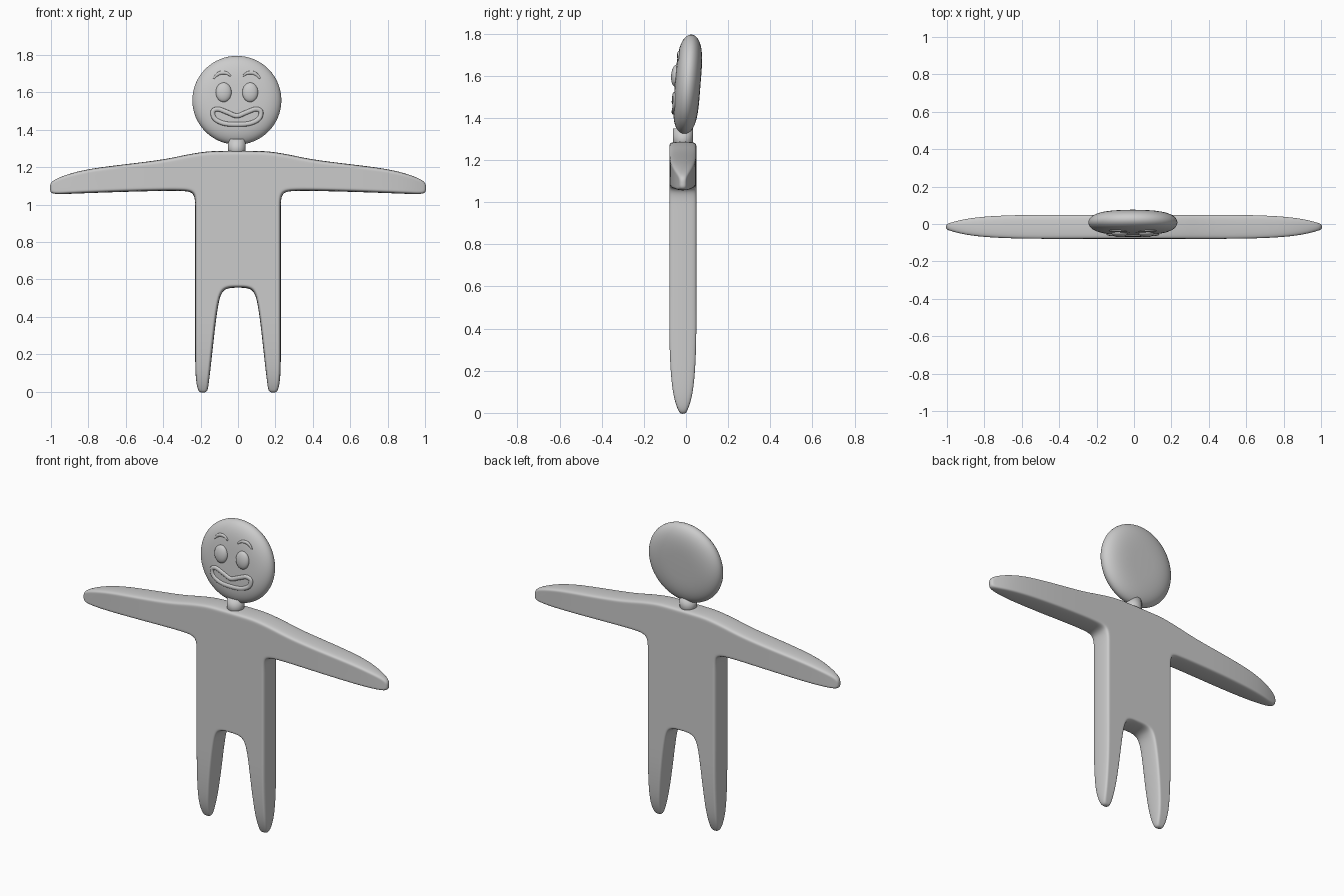
import bpy, bmesh, math
from mathutils import Matrix, Vector

cube = bpy.data.objects.get("Cube")
if cube:
    bpy.data.objects.remove(cube)

grey = bpy.data.materials.new("plain grey")
grey.use_nodes = True
grey.diffuse_color = (0.6, 0.6, 0.6, 1)
grey.node_tree.nodes["Principled BSDF"].inputs["Base Color"].default_value = (0.6, 0.6, 0.6, 1)

BODY_Y, HALF = -0.015, 0.064
HEAD_R, HEAD_H = 0.238, 0.061
HEAD = Matrix.Translation((-0.006, 0.008, 1.558)) @ Matrix.Rotation(math.radians(-4.5), 4, 'X')


def finish(bm, name, matrix=Matrix()):
    bmesh.ops.recalc_face_normals(bm, faces=bm.faces)
    for f in bm.faces:
        f.smooth = True
    mesh = bpy.data.meshes.new(name)
    bm.to_mesh(mesh)
    bm.free()
    mesh.materials.append(grey)
    obj = bpy.data.objects.new(name, mesh)
    obj.matrix_world = matrix
    bpy.context.collection.objects.link(obj)
    return obj


def loft(bm, rings, closed=False):
    """Join rings of points with quads; cap both ends unless closed."""
    rows = [[bm.verts.new(p) for p in ring] for ring in rings]
    n = len(rows[0])
    for k in range(len(rows) if closed else len(rows) - 1):
        a, b = rows[k], rows[(k + 1) % len(rows)]
        for i in range(n):
            bm.faces.new((a[i], a[(i + 1) % n], b[(i + 1) % n], b[i]))
    if not closed:
        bm.faces.new(rows[0])
        bm.faces.new(rows[-1])


def strip(bm, stations):
    """Flat quads between stations, each a list of (x, z) across the limb."""
    for a, b in zip(stations, stations[1:]):
        for i in range(len(a) - 1):
            quad = (a[i], a[i + 1], b[i + 1], b[i])
            for s in (-1, 1):
                bm.faces.new([bm.verts.new((s * x, -HALF, z)) for x, z in quad])


def across(x0, z0, x1, z1):
    return [(x0, z0), ((x0 + x1) / 2, (z0 + z1) / 2), (x1, z1)]


# Body: flat cage of torso, arms and legs
bm = bmesh.new()
columns = (0, 0.08, 0.155, 0.23)
top = (1.288, 1.288, 1.287, 1.276)
levels = [[(x, z) for x in columns] for z in (0.555, 0.62, 0.8, 0.98, 1.065)]
levels.append([(x, (1.065 + t) / 2) for x, t in zip(columns, top)])
levels.append(list(zip(columns, top)))
strip(bm, levels)
strip(bm, [[row[3] for row in levels[4:]],
           across(0.29, 1.073, 0.29, 1.265), across(0.4, 1.073, 0.4, 1.241),
           across(0.6, 1.068, 0.6, 1.217), across(0.8, 1.061, 0.8, 1.193),
           across(0.92, 1.056, 0.92, 1.162), across(1.006, 1.054, 1.006, 1.125)])
strip(bm, [levels[0][1:],
           across(0.105, 0.48, 0.23, 0.48), across(0.127, 0.3, 0.23, 0.3),
           across(0.145, 0.13, 0.23, 0.13), across(0.155, 0.05, 0.225, 0.05),
           across(0.162, -0.005, 0.213, -0.005)])
bmesh.ops.remove_doubles(bm, verts=bm.verts, dist=0.0005)
bmesh.ops.recalc_face_normals(bm, faces=bm.faces)

# Thicken it, then add a border loop to hold the flat front and back
front = list(bm.faces)
made = bmesh.ops.extrude_face_region(bm, geom=front, use_keep_orig=True)["geom"]
bmesh.ops.translate(bm, vec=(0, 2 * HALF, 0), verts=[g for g in made if isinstance(g, bmesh.types.BMVert)])
bmesh.ops.recalc_face_normals(bm, faces=bm.faces)
for side in (-1, 1):
    flat = [f for f in bm.faces if f.normal.y * side > 0.9]
    bmesh.ops.inset_region(bm, faces=flat, thickness=0.02, use_even_offset=True, use_boundary=True)

# Thin the hands and feet towards their tips
for v in bm.verts:
    for d, length in ((1.006 - abs(v.co.x), 0.4), (v.co.z + 0.005, 0.3)):
        t = min(1, max(0, d / length))
        v.co.y *= max(0.22, math.sqrt(1 - (1 - t) ** 2))
body = finish(bm, "body", Matrix.Translation((0, BODY_Y, 0)))
smooth = body.modifiers.new("smooth", 'SUBSURF')
smooth.levels = smooth.render_levels = 3

# Neck
bm = bmesh.new()
bmesh.ops.create_cone(bm, cap_ends=True, segments=32, radius1=0.047, radius2=0.047, depth=0.1)
finish(bm, "neck", Matrix.Translation((-0.006, -0.014, 1.3)))

# Head: round disc with a soft rim
bm = bmesh.new()
rings = []
for k in range(1, 32):
    t = math.pi * (k / 32 - 0.5)
    r, y = HEAD_R * math.cos(t) ** 0.5, HEAD_H * math.sin(t)
    rings.append([(r * math.cos(a), y, r * math.sin(a)) for a in (math.tau * i / 64 for i in range(64))])
loft(bm, rings)
finish(bm, "head", HEAD)


def face_y(x, z):
    """Front surface of the head at a point, in head space."""
    return -HEAD_H * math.sqrt(max(0, 1 - (math.hypot(x, z) / HEAD_R) ** 4))


def spline(points, closed, steps=8):
    """Smooth path through a few points."""
    n, path = len(points), []
    pick = lambda i: Vector(points[i % n] if closed else points[min(max(i, 0), n - 1)])
    for i in range(n if closed else n - 1):
        a, b, c, d = (pick(i + k) for k in (-1, 0, 1, 2))
        for s in range(steps):
            t = s / steps
            path.append(0.5 * (2 * b + (c - a) * t + (2 * a - 5 * b + 4 * c - d) * t ** 2
                               + (3 * b - a - 3 * c + d) * t ** 3))
    return path if closed else path + [pick(n - 1)]


def ridge(name, points, radius, closed):
    """Raised bead that follows the face."""
    path, rings = spline(points, closed), []
    n = len(path)
    for i, p in enumerate(path):
        ahead, behind = (i + 1, i - 1) if closed else (min(i + 1, n - 1), max(i - 1, 0))
        along = (path[ahead % n] - path[behind]).normalized()
        r = radius if closed else radius * (0.35 + 0.65 * math.sin(math.pi * i / (n - 1)))
        ring = []
        for a in (math.tau * j / 12 for j in range(12)):
            x, z = p.x - along.y * r * math.cos(a), p.y + along.x * r * math.cos(a)
            ring.append((x, face_y(p.x, p.y) + 0.7 * r * math.sin(a), z))
        rings.append(ring)
    bm = bmesh.new()
    loft(bm, rings, closed)
    finish(bm, name, HEAD)


# Mouth: one closed lip
half = [(0.05, -0.07), (0.1, -0.052), (0.128, -0.065), (0.118, -0.103), (0.07, -0.128)]
ridge("lips", [(0, -0.088)] + half + [(0, -0.134)] + [(-x, z) for x, z in reversed(half)], 0.0125, True)

# Eyes and brows
for side, label in ((1, "left"), (-1, "right")):
    bm = bmesh.new()
    bmesh.ops.create_uvsphere(bm, u_segments=32, v_segments=16, radius=1)
    place = Matrix.Translation((side * 0.071, face_y(0.071, 0.035), 0.038))
    finish(bm, label + "_eye", HEAD @ place @ Matrix.Diagonal((0.042, 0.021, 0.052, 1)))
    ridge(label + "_brow", [(side * x, z) for x, z in
          ((0.033, 0.125), (0.055, 0.141), (0.085, 0.143), (0.108, 0.131), (0.124, 0.112))], 0.01, False)
